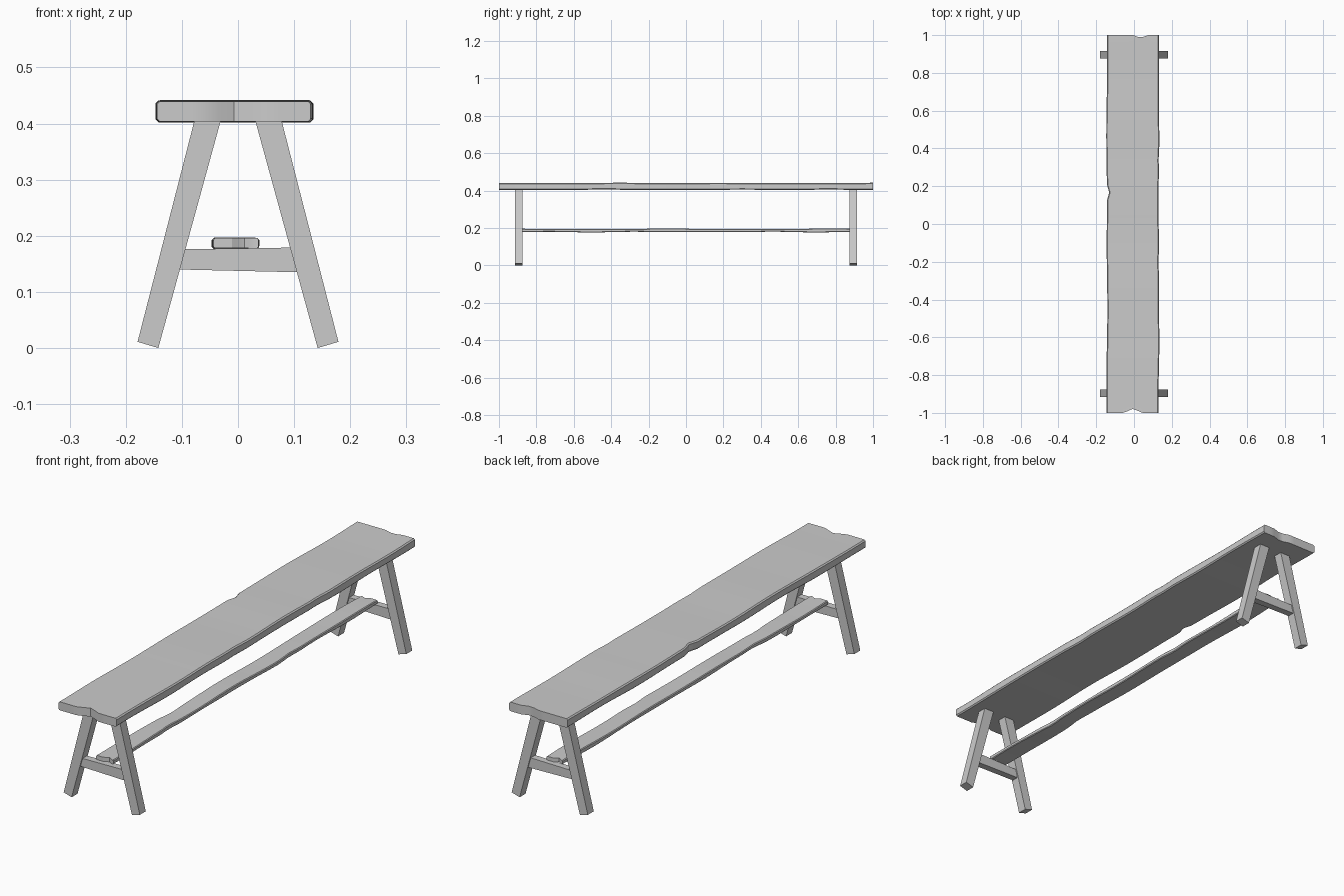
import bpy, bmesh, math, random
from mathutils import Vector

random.seed(4)
if "Cube" in bpy.data.objects:
    bpy.data.objects.remove(bpy.data.objects["Cube"])

# Single grey timber colour
timber = bpy.data.materials.new("grey timber")
timber.use_nodes = True
COLOUR = (0.6, 0.6, 0.6, 1)
timber.diffuse_color = COLOUR
timber.node_tree.nodes["Principled BSDF"].inputs["Base Color"].default_value = COLOUR


def finish(name, bm):
    bmesh.ops.recalc_face_normals(bm, faces=bm.faces)
    mesh = bpy.data.meshes.new(name)
    bm.to_mesh(mesh)
    bm.free()
    mesh.materials.append(timber)
    obj = bpy.data.objects.new(name, mesh)
    bpy.context.scene.collection.objects.link(obj)
    return obj


def bump(value, centre, width):
    return max(0, 1 - abs(value - centre) / width)


def plank(name, x0, x1, z0, z1, half, chamfer, wobble, chips, notches, steps=48):
    """Rough sawn board along y with worn edges, edge chips and end notches."""
    bm = bmesh.new()
    columns = 10
    phase = [random.uniform(0, math.tau) for _ in range(4)]
    loops = []
    for i in range(steps + 1):
        y = -half + 2 * half * i / steps
        wave = [math.sin(y * (7 + 2 * k) + p) * math.sin(y * 3 + k) for k, p in enumerate(phase)]
        left = x0 + wobble * (1 + wave[0])
        right = x1 - wobble * (1 + wave[1])
        for side, cy, width, depth in chips:
            if side < 0:
                left += depth * bump(y, cy, width)
            else:
                right -= depth * bump(y, cy, width)
        top = z1 - wobble * 0.5 * (1 + wave[2])
        bottom = z0 + wobble * 0.5 * (1 + wave[3])
        inner = [left + chamfer + (right - left - 2 * chamfer) * c / columns
                 for c in range(columns + 1)]
        ring = [(x, top) for x in inner]
        ring += [(right, top - chamfer), (right, bottom + chamfer)]
        ring += [(x, bottom) for x in reversed(inner)]
        ring += [(left, bottom + chamfer), (left, top - chamfer)]
        loop = []
        for x, z in ring:
            shift = 0
            if i in (0, steps):
                end = -1 if i == 0 else 1
                shift = -end * sum(d * bump(x, cx, w) for e, cx, w, d in notches if e == end)
            loop.append(bm.verts.new((x, y + shift, z)))
        loops.append(loop)
    count = len(loops[0])
    for a, b in zip(loops, loops[1:]):
        for k in range(count):
            n = (k + 1) % count
            bm.faces.new((a[k], a[n], b[n], b[k]))
    # Cap the ends in strips between the upper and lower rows
    for loop in (loops[0], loops[-1]):
        low = loop[columns + 3:2 * columns + 4][::-1]
        for c in range(columns):
            bm.faces.new((loop[c], loop[c + 1], low[c + 1], low[c]))
        bm.faces.new((loop[columns], loop[columns + 1], loop[columns + 2], low[columns]))
        bm.faces.new((loop[0], low[0], loop[-2], loop[-1]))
    obj = finish(name, bm)
    for poly in obj.data.polygons:
        poly.use_smooth = True
    bpy.context.view_layer.objects.active = obj
    bpy.ops.object.select_all(action="DESELECT")
    obj.select_set(True)
    bpy.ops.object.shade_smooth_by_angle(angle=math.radians(25))
    return obj


def slab(name, outline, y0, y1):
    """Extrude an x-z outline along y."""
    bm = bmesh.new()
    face = bm.faces.new([bm.verts.new((x, y0, z)) for x, z in outline])
    out = bmesh.ops.extrude_face_region(bm, geom=[face])
    moved = [v for v in out["geom"] if isinstance(v, bmesh.types.BMVert)]
    bmesh.ops.translate(bm, verts=moved, vec=Vector((0, y1 - y0, 0)))
    return finish(name, bm)


# Seat board and low stretcher
plank("seat", -0.147, 0.135, 0.402, 0.442, 1.0, 0.005, 0.003,
      [(-1, 0.17, 0.04, 0.013), (1, -0.2, 0.08, 0.004), (1, 0.35, 0.06, 0.004)],
      [(-1, -0.005, 0.05, 0.022), (1, 0.035, 0.04, 0.014)])
plank("stretcher", -0.047, 0.038, 0.176, 0.197, 0.89, 0.003, 0.004,
      [(1, 0.3, 0.08, 0.006), (-1, -0.4, 0.08, 0.006), (1, -0.5, 0.06, 0.005)],
      [(-1, 0.01, 0.02, 0.012), (1, -0.02, 0.02, 0.012)])

# Splayed leg pairs joined by a crossbar
LEG = [(0.142, 0), (0.179, 0.011), (0.077, 0.408), (0.03, 0.408)]
BAR = [(-0.108, 0.14), (0.108, 0.135), (0.098, 0.179), (-0.098, 0.176)]
for end, sign in (("front", -1), ("back", 1)):
    for side, mirror in (("left", 1), ("right", -1)):
        slab(end + "_" + side + "_leg", [(mirror * x, z) for x, z in LEG],
             sign * 0.875, sign * 0.915)
    slab(end + "_crossbar", BAR, sign * 0.88, sign * 0.91)
